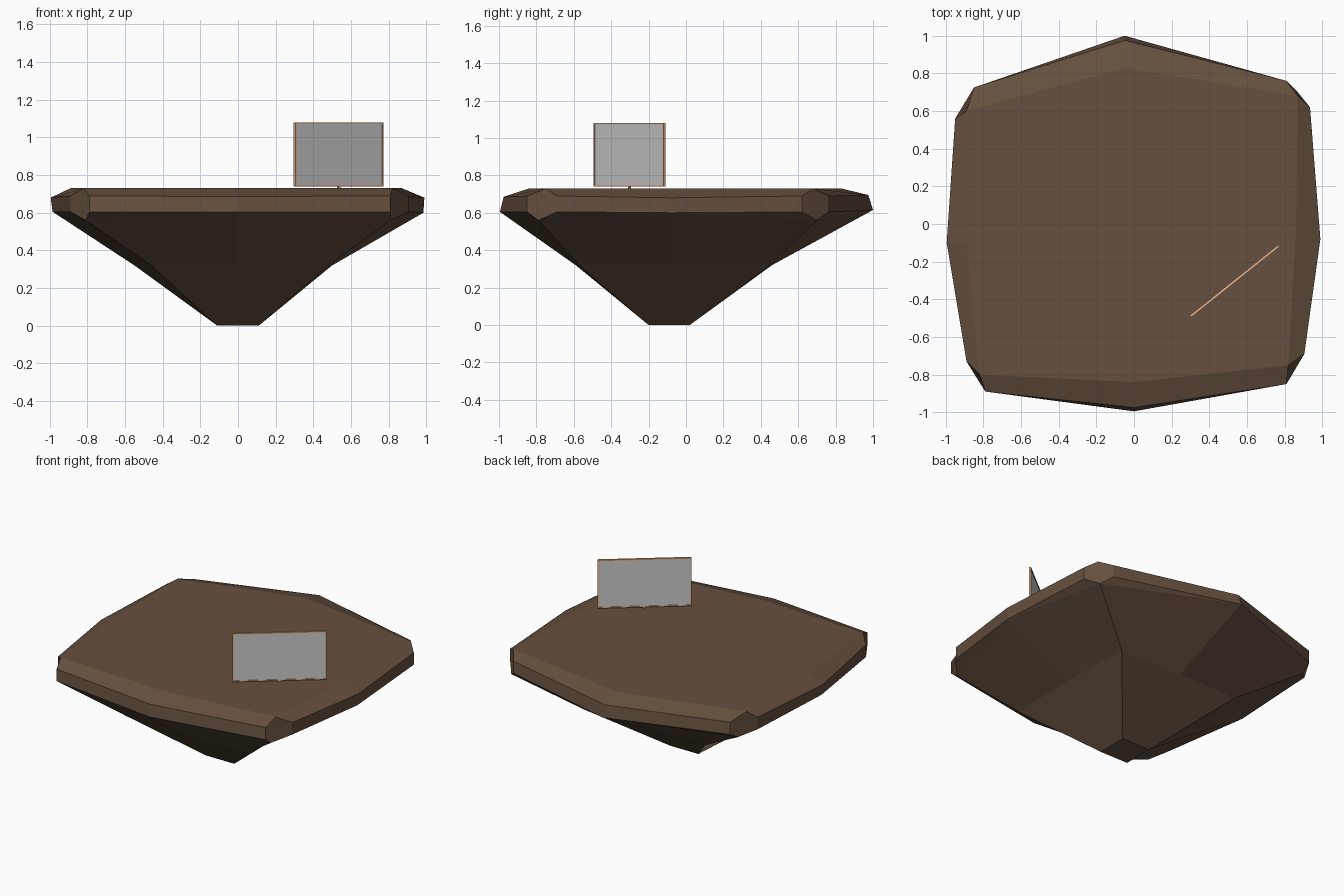
import bpy, bmesh, math
from mathutils import Matrix

if "Cube" in bpy.data.objects:
    bpy.data.objects.remove(bpy.data.objects["Cube"])


def material(name, rgb):
    m = bpy.data.materials.new(name)
    m.diffuse_color = (*rgb, 1)
    m.use_nodes = True
    m.node_tree.nodes["Principled BSDF"].inputs["Base Color"].default_value = m.diffuse_color
    return m


def add_object(name, bm, mat=None):
    bmesh.ops.recalc_face_normals(bm, faces=bm.faces)
    me = bpy.data.meshes.new(name)
    bm.to_mesh(me)
    bm.free()
    ob = bpy.data.objects.new(name, me)
    bpy.context.collection.objects.link(ob)
    if mat:
        me.materials.append(mat)
    return ob


earth = material("earth", (0.13, 0.08, 0.05))
wood = material("wood", (0.75, 0.42, 0.24))

# Floating rock: per corner, the side before / after it (counter-clockwise from front left)
corner_pairs = [((-0.89, -0.73), (-0.79, -0.89)), ((0.81, -0.85), (0.905, -0.69)),
                ((0.935, 0.62), (0.81, 0.76)), ((-0.85, 0.725), (-0.95, 0.56))]
corner_top = [(-0.82, -0.8), (0.82, -0.75), (0.87, 0.68), (-0.89, 0.6)]
corner_low = [(-0.81, -0.82), (0.81, -0.79), (0.87, 0.70), (-0.86, 0.65)]
# Middle of each side: front, right, back, left
side_low = [(0, -0.995, 0.605), (0.985, -0.08, 0.6), (-0.05, 1.0, 0.615), (-0.985, -0.1, 0.605)]
side_high = [(0, -0.975, 0.685), (0.99, -0.08, 0.68), (-0.05, 0.975, 0.695), (-0.995, -0.1, 0.68)]
side_top = [(0, -0.84), (0.86, -0.05), (-0.05, 0.83), (-0.89, -0.1)]
waist_corner = [(-0.46, -0.57), (0.48, -0.57), (0.48, 0.45), (-0.46, 0.45)]
waist_side = [(0, -0.59), (0.50, -0.07), (0, 0.46), (-0.55, -0.08)]
foot = [(-0.11, -0.2), (0.11, -0.2), (0.11, 0.02), (-0.11, 0.02)]

bm = bmesh.new()


def ring(points, z=None):
    return [bm.verts.new(p if z is None else (*p, z)) for p in points]


def pairs(z):
    return [ring(p, z) for p in corner_pairs]


t, c = ring(corner_top, 0.73), ring(corner_low, 0.56)
hi, lo = pairs(0.69), pairs(0.605)
st, sh, sl = ring(side_top, 0.73), ring(side_high), ring(side_low)
wc, ws, f = ring(waist_corner, 0.32), ring(waist_side, 0.32), ring(foot, 0)

for i in range(4):
    j = (i + 1) % 4
    bm.faces.new((c[i], lo[i][0], hi[i][0], t[i], hi[i][1], lo[i][1]))
    for k, e in ((i, 1), (j, 0)):
        bm.faces.new((t[k], hi[k][e], sh[i], st[i]))
        bm.faces.new((hi[k][e], lo[k][e], sl[i], sh[i]))
        bm.faces.new((lo[k][e], c[k], sl[i]))
        bm.faces.new((c[k], wc[k], ws[i], sl[i]))
    bm.faces.new((wc[i], ws[i], wc[j], f[j], f[i]))
bm.faces.new([v for pair in zip(t, st) for v in pair])
bm.faces.new(f)
add_object("floating_rock", bm, earth)

# Sign: grey board, thin wooden frame and a small peg, turned to face the corner
place = Matrix.Translation((0.535, -0.303, 0)) @ Matrix.Rotation(math.atan2(0.375, 0.47), 4, 'Z')
W, Z0, Z1, T = 0.60, 0.74, 1.08, 0.008


def box(bm, size, loc):
    m = place @ Matrix.Translation(loc) @ Matrix.Diagonal((*size, 1))
    bmesh.ops.create_cube(bm, size=1, matrix=m)


mid = (Z0 + Z1) / 2
bm = bmesh.new()
box(bm, (W - 2 * T, 0.006, Z1 - Z0 - 2 * T), (0, 0, mid))
add_object("sign_board", bm)

bm = bmesh.new()
for s in (-1, 1):
    box(bm, (T, 0.014, Z1 - Z0), (s * (W - T) / 2, 0, mid))
    box(bm, (W - 2 * T, 0.014, T), (0, 0, mid + s * (Z1 - Z0 - T) / 2))
add_object("sign_frame", bm, wood)

bm = bmesh.new()
box(bm, (0.012, 0.012, 0.03), (0, 0, 0.729))
add_object("sign_peg", bm, wood)
